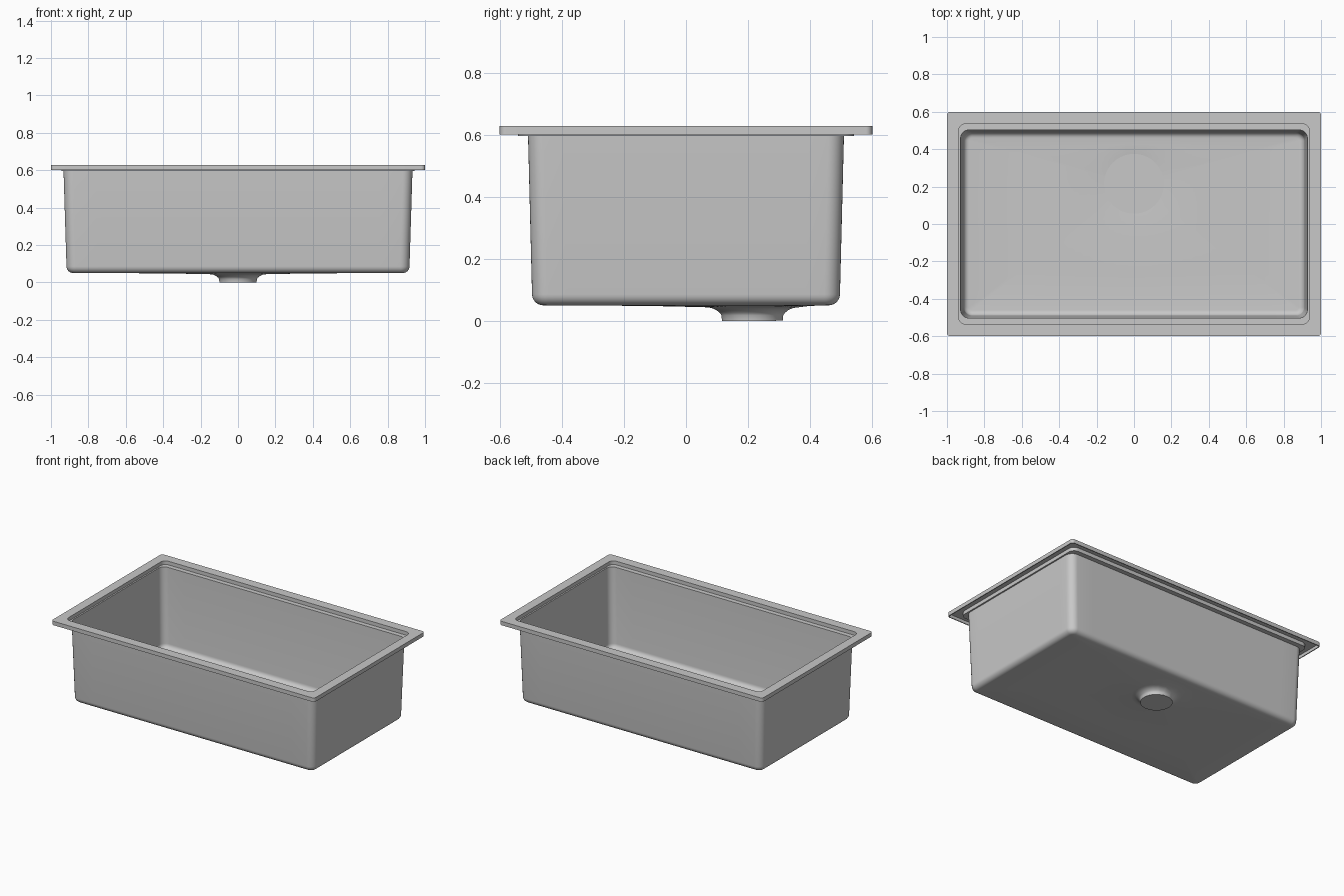
import bpy, bmesh, math

if "Cube" in bpy.data.objects:
    bpy.data.objects.remove(bpy.data.objects["Cube"])

CORNER, SIDE = 8, 14          # points per corner and extra points per straight side
DRAIN = (0.0, 0.215)          # drain centre

steel = bpy.data.materials.new("brushed_steel")
steel.diffuse_color = (0.58, 0.58, 0.58, 1)
steel.use_nodes = True
steel.node_tree.nodes["Principled BSDF"].inputs["Base Color"].default_value = steel.diffuse_color


def rounded_rect(hx, hy, r, z):
    """Counter-clockwise ring of a rounded rectangle with subdivided sides."""
    arcs = []
    for k, (sx, sy) in enumerate([(1, 1), (-1, 1), (-1, -1), (1, -1)]):
        cx, cy = sx * (hx - r), sy * (hy - r)
        arcs.append([(cx + r * math.cos(a), cy + r * math.sin(a))
                     for a in ((k + i / CORNER) * math.pi / 2 for i in range(CORNER + 1))])
    pts = []
    for k in range(4):
        pts += arcs[k]
        (x0, y0), (x1, y1) = arcs[k][-1], arcs[(k + 1) % 4][0]
        for i in range(1, SIDE + 1):
            t = i / (SIDE + 1)
            pts.append((x0 + (x1 - x0) * t, y0 + (y1 - y0) * t))
    return [(x, y, z) for x, y in pts]


def drain_ring(base, r, z):
    """Circle about the drain whose points line up with the base ring."""
    out = []
    for x, y, _ in base:
        a = math.atan2(y - DRAIN[1], x - DRAIN[0])
        out.append((DRAIN[0] + r * math.cos(a), DRAIN[1] + r * math.sin(a), z))
    return out


def finish(obj, angle=35):
    obj.data.materials.append(steel)
    bpy.ops.object.select_all(action='DESELECT')
    obj.select_set(True)
    bpy.context.view_layer.objects.active = obj
    for m in list(obj.modifiers):
        bpy.ops.object.modifier_apply(modifier=m.name)
    bpy.ops.object.shade_smooth_by_angle(angle=math.radians(angle))


# folded rim, recessed ledge and tapered walls
rings = [rounded_rect(1.0, 0.6, 0.02, 0.60),
         rounded_rect(1.0, 0.6, 0.02, 0.627),
         rounded_rect(0.937, 0.535, 0.035, 0.627),
         rounded_rect(0.937, 0.535, 0.035, 0.602),
         rounded_rect(0.927, 0.503, 0.045, 0.602)]

# rounded edge between walls and floor
F, FLOOR = 0.03, 0.056
for i in range(7):
    a = i / 6 * math.pi / 2
    d = F * (1 - math.cos(a))
    rings.append(rounded_rect(0.911 - d, 0.490 - d, 0.045 - d, FLOOR + F * (1 - math.sin(a))))

# floor falling gently to the drain
edge = rings[-1]
hole = drain_ring(edge, 0.155, 0.050)
for t in (0.35, 0.7):
    rings.append([(p[0] + (q[0] - p[0]) * t, p[1] + (q[1] - p[1]) * t,
                   FLOOR - 0.005 * t * t) for p, q in zip(edge, hole)])
rings.append(hole)

# flared drain neck
for r, z in [(0.132, 0.0475), (0.115, 0.040), (0.102, 0.030), (0.095, 0.020), (0.094, 0.006)]:
    rings.append(drain_ring(edge, r, z))

bm = bmesh.new()
loops = [[bm.verts.new(p) for p in ring] for ring in rings]
n = len(edge)
for a, b in zip(loops, loops[1:]):
    for i in range(n):
        j = (i + 1) % n
        bm.faces.new((a[i], a[j], b[j], b[i]))
bm.faces.new(loops[-1])
mesh = bpy.data.meshes.new("sink_basin")
bm.to_mesh(mesh)
bm.free()
basin = bpy.data.objects.new("sink_basin", mesh)
bpy.context.collection.objects.link(basin)
sheet = basin.modifiers.new("sheet_thickness", 'SOLIDIFY')
sheet.thickness = 0.006
sheet.offset = -1
sheet.use_even_offset = True
finish(basin)

# flat cover over the drain
bpy.ops.mesh.primitive_cylinder_add(vertices=64, radius=0.16, depth=0.005,
                                    location=(DRAIN[0], DRAIN[1], 0.0505))
cover = bpy.context.object
cover.name = "drain_cover"
finish(cover)
